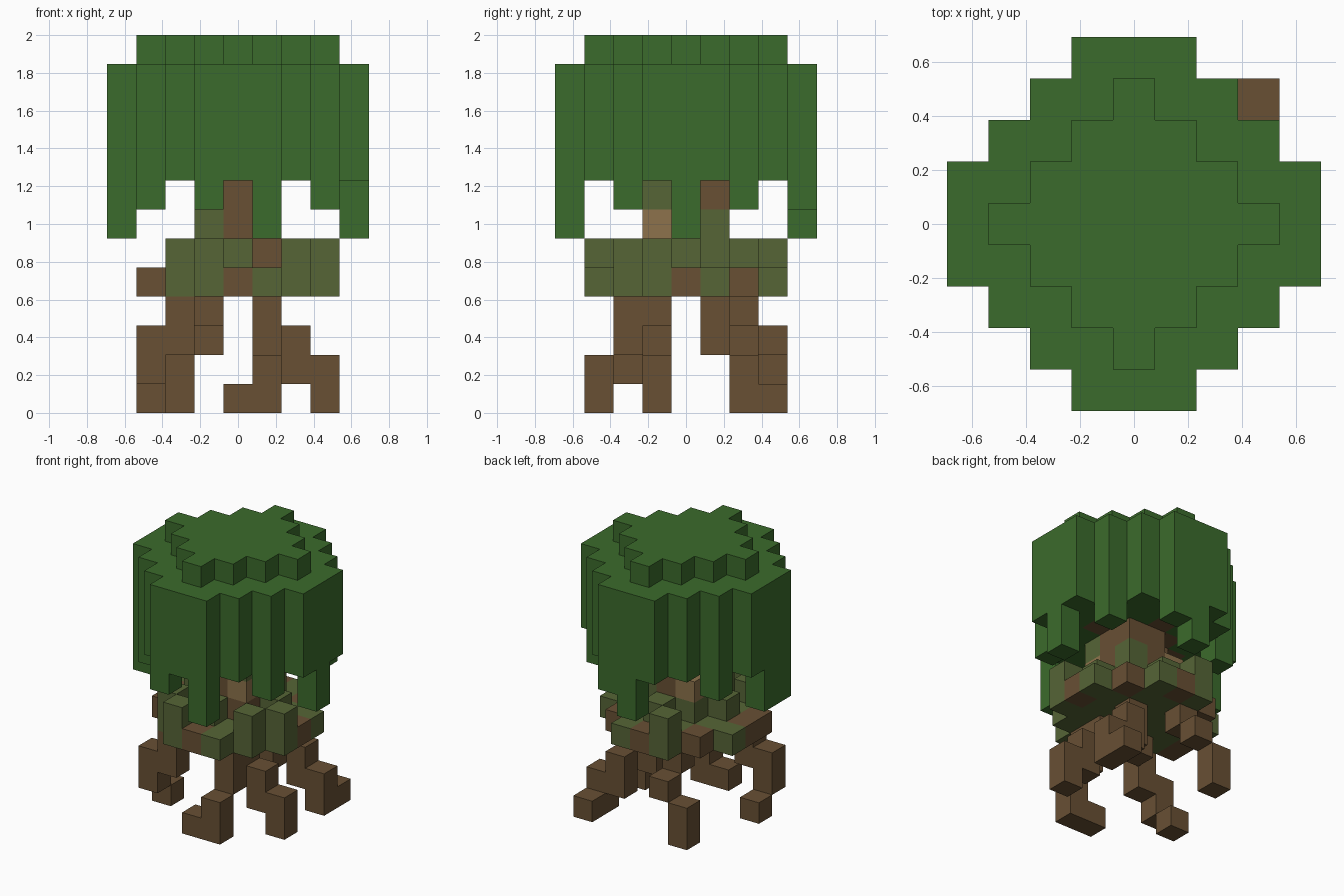
import bpy, bmesh, math
from mathutils import Vector

cube = bpy.data.objects.get("Cube")
if cube:
    bpy.data.objects.remove(cube, do_unlink=True)

UNIT = 2 / 13  # edge of one block


def material(name, rgb):
    mat = bpy.data.materials.new(name)
    mat.use_nodes = True
    mat.diffuse_color = (*rgb, 1)
    bsdf = next(n for n in mat.node_tree.nodes if n.type == 'BSDF_PRINCIPLED')
    bsdf.inputs["Base Color"].default_value = (*rgb, 1)
    return mat


leaf = material("leaf_green", (.044, .147, .025))
moss = material("moss_olive", (.093, .13, .037))
bark = material("bark_brown", (.138, .08, .034))
wood = material("pale_wood", (.266, .171, .072))

parts = {}   # part name -> (blocks, material)
taken = set()


def part(name, mat, blocks):
    blocks = set(blocks) - taken
    taken.update(blocks)
    parts[name] = (blocks, mat)


def diamond(reach, limit, low, high):
    span = range(-limit, limit + 1)
    return {(x, y, z) for x in span for y in span if abs(x) + abs(y) <= reach
            for z in range(low, high + 1)}


def column(x, y, low, high):
    return {(x, y, z) for z in range(low, high + 1)}


def columns(*specs):
    return set().union(*(column(*s) for s in specs))


# Crown: branch core, leafy body and raised cap
part("branch_core", bark, diamond(2, 2, 8, 8))
part("leaf_crown", leaf, diamond(5, 4, 8, 11))
part("leaf_cap", leaf, diamond(3, 3, 12, 12))

# Leaves hanging from the rim
corners = [(x, y, 7, 7) for x in (-3, 3) for y in (-2, 2)]
part("hanging_leaves", leaf, columns(
    *corners, (1, -4, 6, 7), (-1, -4, 7, 7), (4, 0, 6, 7), (1, 4, 7, 7),
    (0, 4, 6, 7), (-4, 0, 6, 7), (-4, -1, 6, 7)))

# Trunk with pale knots and moss
part("trunk_knots", wood, [(1, -1, 6), (-1, 1, 6)])
part("trunk_moss", moss, [(-1, -1, 6), (1, -1, 7), (1, 1, 6)])
part("trunk", bark, diamond(2, 1, 6, 7) - {(-1, 1, 7)})

# Mossy root base with bare patches and raised tufts
part("base_bark", bark, [(0, -3, 4), (0, 3, 4), (3, 0, 4), (-3, 0, 4),
                         (2, 2, 4), (-2, 2, 4), (-3, -1, 4), (1, -1, 5)])
part("base_disc", moss, diamond(4, 3, 4, 4))
part("base_mound", moss, diamond(2, 2, 5, 5))
part("moss_tufts", moss, [(3, -1, 5), (2, -2, 5), (-1, -3, 5),
                          (-2, -2, 5), (-1, 3, 5)])

# Walking roots
part("front_root", bark, columns(
    (1, -1, 3, 3), (1, -2, 2, 3), (1, -3, 0, 1), (0, -3, 0, 0)))
part("left_root", bark, columns((1, -1, 3, 3), (2, -1, 1, 2), (3, -1, 0, 1)))
part("back_left_root", bark, columns(
    (1, 1, 2, 3), (2, 2, 1, 2), (3, 2, 0, 1), (3, 3, 0, 0)))
part("back_root", bark, columns((-1, 2, 3, 3), (-1, 3, 2, 2), (-2, 3, 0, 1)))
part("right_root", bark, columns(
    (-1, -1, 3, 3), (-2, -2, 2, 3), (-3, -2, 1, 2), (-3, -1, 0, 0)))


def build(name, blocks, mat):
    bm = bmesh.new()
    for block in blocks:
        centre = Vector(block) + Vector((0, 0, .5))
        for axis in range(3):
            for sign in (-1, 1):
                step = Vector((0, 0, 0))
                step[axis] = sign
                # skip sides that touch another block
                if tuple(int(a + b) for a, b in zip(block, step)) in taken:
                    continue
                u = Vector((0, 0, 0))
                u[(axis + 1) % 3] = .5
                v = step.cross(u)
                mid = centre + step * .5
                ring = (mid - u - v, mid + u - v, mid + u + v, mid - u + v)
                bm.faces.new([bm.verts.new(p * UNIT) for p in ring])
    bmesh.ops.remove_doubles(bm, verts=bm.verts[:], dist=UNIT / 100)
    bmesh.ops.dissolve_limit(bm, angle_limit=math.radians(1),
                             verts=bm.verts[:], edges=bm.edges[:])
    mesh = bpy.data.meshes.new(name)
    bm.to_mesh(mesh)
    bm.free()
    mesh.materials.append(mat)
    bpy.context.scene.collection.objects.link(bpy.data.objects.new(name, mesh))


for part_name, (cells, mat) in parts.items():
    build(part_name, cells, mat)
